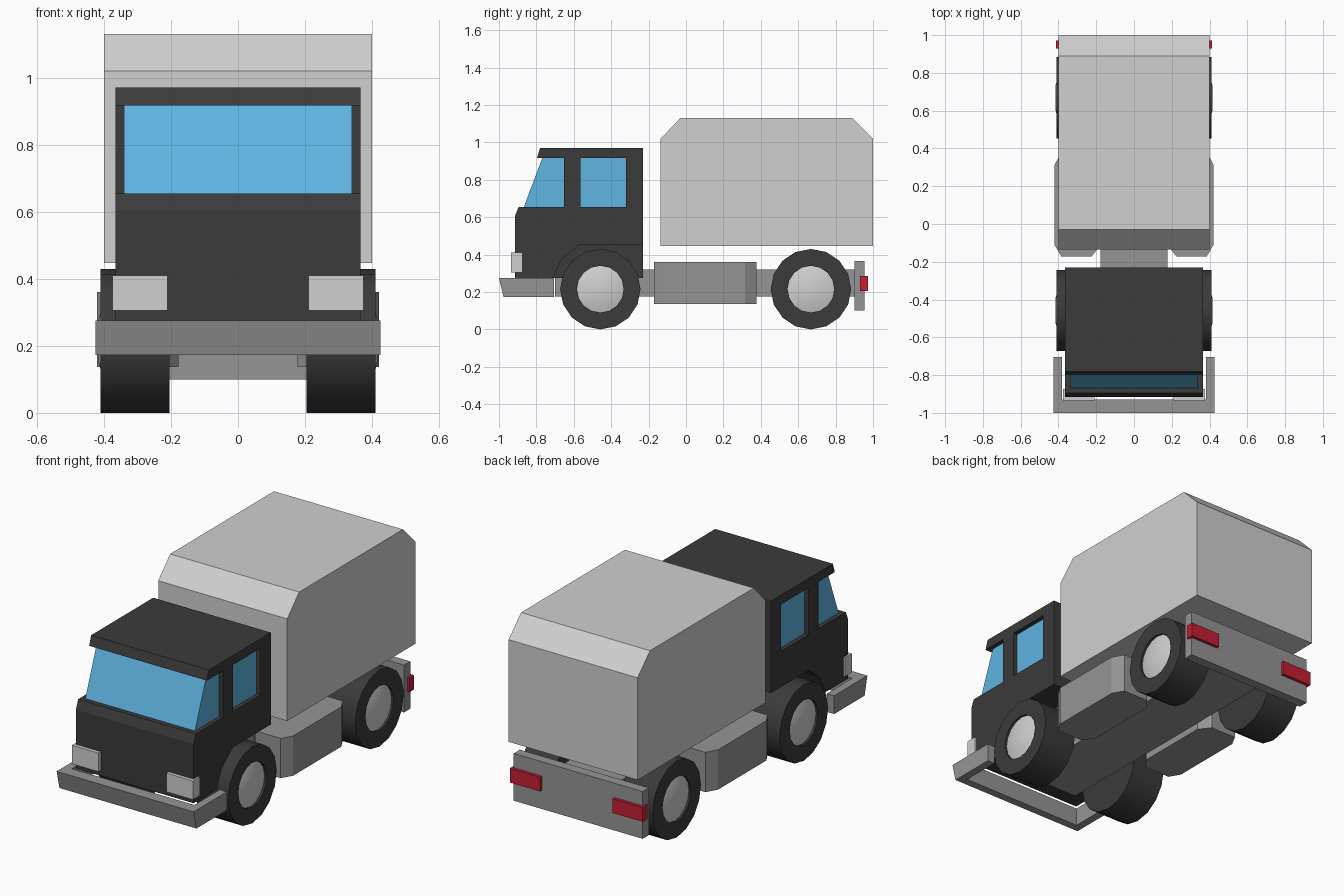
import bpy, bmesh, math

if "Cube" in bpy.data.objects:
    bpy.data.objects.remove(bpy.data.objects["Cube"])


def mat(name, rgb):
    m = bpy.data.materials.new(name)
    m.diffuse_color = (*rgb, 1)
    m.use_nodes = True
    m.node_tree.nodes["Principled BSDF"].inputs["Base Color"].default_value = m.diffuse_color
    return m


DARK = mat("charcoal", (0.043, 0.043, 0.043))
LIGHT = mat("light grey", (0.63, 0.63, 0.63))
MID = mat("mid grey", (0.30, 0.30, 0.30))
BLUE = mat("window blue", (0.115, 0.46, 0.76))
RED = mat("lamp red", (0.56, 0.014, 0.035))


def finish(name, bm, mats):
    bmesh.ops.recalc_face_normals(bm, faces=bm.faces)
    me = bpy.data.meshes.new(name)
    bm.to_mesh(me)
    bm.free()
    for m in mats:
        me.materials.append(m)
    ob = bpy.data.objects.new(name, me)
    bpy.context.collection.objects.link(ob)
    return ob


def prism(name, m, pts, lo, hi, axis="x"):
    """Extrude a (y, z) profile along x, or an (x, y) profile along z."""
    bm = bmesh.new()
    put = (lambda p, t: (t, p[0], p[1])) if axis == "x" else (lambda p, t: (p[0], p[1], t))
    f = bm.faces.new([bm.verts.new(put(p, lo)) for p in pts])
    d = (hi - lo, 0, 0) if axis == "x" else (0, 0, hi - lo)
    new = bmesh.ops.extrude_face_region(bm, geom=[f])["geom"]
    bmesh.ops.translate(bm, vec=d, verts=[v for v in new if isinstance(v, bmesh.types.BMVert)])
    return finish(name, bm, [m])


def box(name, m, x0, x1, y0, y1, z0, z1):
    return prism(name, m, [(y0, z0), (y1, z0), (y1, z1), (y0, z1)], x0, x1)


def span(s, a, b):
    return sorted((s * a, s * b))


def wheel(name, s, y, r=0.215, seg=16):
    """Tyre and hub turned around the x axis from a radius/offset profile."""
    prof = [(r, 0.205), (r, 0.41), (0.125, 0.41), (0.125, 0.398), (0.065, 0.416)]
    bm = bmesh.new()
    rings = []
    for rad, x in prof:
        rings.append([bm.verts.new((s * x, y + rad * math.sin(2 * math.pi * i / seg),
                                    r + rad * math.cos(2 * math.pi * i / seg)))
                      for i in range(seg)])
    for k in range(len(rings) - 1):
        for i in range(seg):
            j = (i + 1) % seg
            f = bm.faces.new((rings[k][i], rings[k][j], rings[k + 1][j], rings[k + 1][i]))
            f.material_index = 1 if k == 3 else 0
    bm.faces.new(rings[0])
    bm.faces.new(rings[-1]).material_index = 1
    ob = finish(name, bm, [DARK, LIGHT])
    bpy.ops.object.select_all(action="DESELECT")
    ob.select_set(True)
    bpy.context.view_layer.objects.active = ob
    # Smooth tread, while tyre walls and the cap keep crisp edges
    bpy.ops.object.shade_smooth_by_angle(angle=math.radians(25))
    ob.select_set(False)


# Cargo body with chamfered roof ends
prism("cargo_box", LIGHT, [(-0.135, 0.447), (1, 0.447), (1, 1.02), (0.89, 1.13),
                           (-0.03, 1.13), (-0.135, 1.02)], -0.4, 0.4)

# Cab: lower shell, glazed core, roof with visor, back wall
cab = prism("cab_lower", DARK, [(-0.915, 0.275), (-0.23, 0.275), (-0.23, 0.655),
                                (-0.895, 0.655), (-0.915, 0.605)], -0.365, 0.365)
prism("cab_glass", BLUE, [(-0.867, 0.655), (-0.32, 0.655), (-0.32, 0.917),
                          (-0.768, 0.917)], -0.34, 0.34)
prism("cab_roof", DARK, [(-0.797, 0.917), (-0.23, 0.917), (-0.23, 0.97),
                         (-0.78, 0.97)], -0.365, 0.365)
box("cab_back_wall", DARK, -0.365, 0.365, -0.32, -0.23, 0.655, 0.917)

# Chassis and rear panel
box("chassis_beam", MID, -0.177, 0.177, -0.7, 0.9, 0.175, 0.32)
box("rear_panel", MID, -0.4, 0.4, 0.9, 0.955, 0.1, 0.365)

# Front bumper bar with raked face
prism("bumper_bar", MID, [(-1, 0.275), (-0.975, 0.172), (-0.93, 0.172),
                          (-0.93, 0.275)], -0.425, 0.425)

for s, side in ((1, "right"), (-1, "left")):
    # Wheel arch cut in the cab
    arch = prism("arch_cutter_" + side, DARK,
                 [(-0.705, 0.2), (-0.705, 0.29), (-0.665, 0.375), (-0.565, 0.455),
                  (-0.1, 0.455), (-0.1, 0.2)], *span(s, 0.2, 0.5))
    arch.hide_render = True
    arch.hide_viewport = True
    mod = cab.modifiers.new("arch_" + side, "BOOLEAN")
    mod.operation, mod.solver, mod.object = "DIFFERENCE", "EXACT", arch
    # Door pillar between the side windows
    box("door_pillar_" + side, DARK, *span(s, 0.335, 0.365), -0.652, -0.565, 0.655, 0.917)
    # Bumper arm, headlight and tail lamp
    box("bumper_arm_" + side, MID, *span(s, 0.38, 0.425), -0.93, -0.705, 0.172, 0.275)
    box("headlight_" + side, LIGHT, *span(s, 0.21, 0.375), -0.935, -0.873, 0.305, 0.41)
    box("tail_lamp_" + side, RED, *span(s, 0.225, 0.412), 0.93, 0.972, 0.205, 0.285)
    # Side tank with chamfered outer corners
    prism("side_tank_" + side, MID,
          [(s * x, y) for x, y in ((0.177, -0.112), (0.225, -0.172), (0.385, -0.172),
                                   (0.42, -0.112), (0.42, 0.315), (0.385, 0.378),
                                   (0.225, 0.378), (0.177, 0.315))], 0.137, 0.36, "z")
    # Wheels
    wheel("front_wheel_" + side, s, -0.458)
    wheel("rear_wheel_" + side, s, 0.668)
